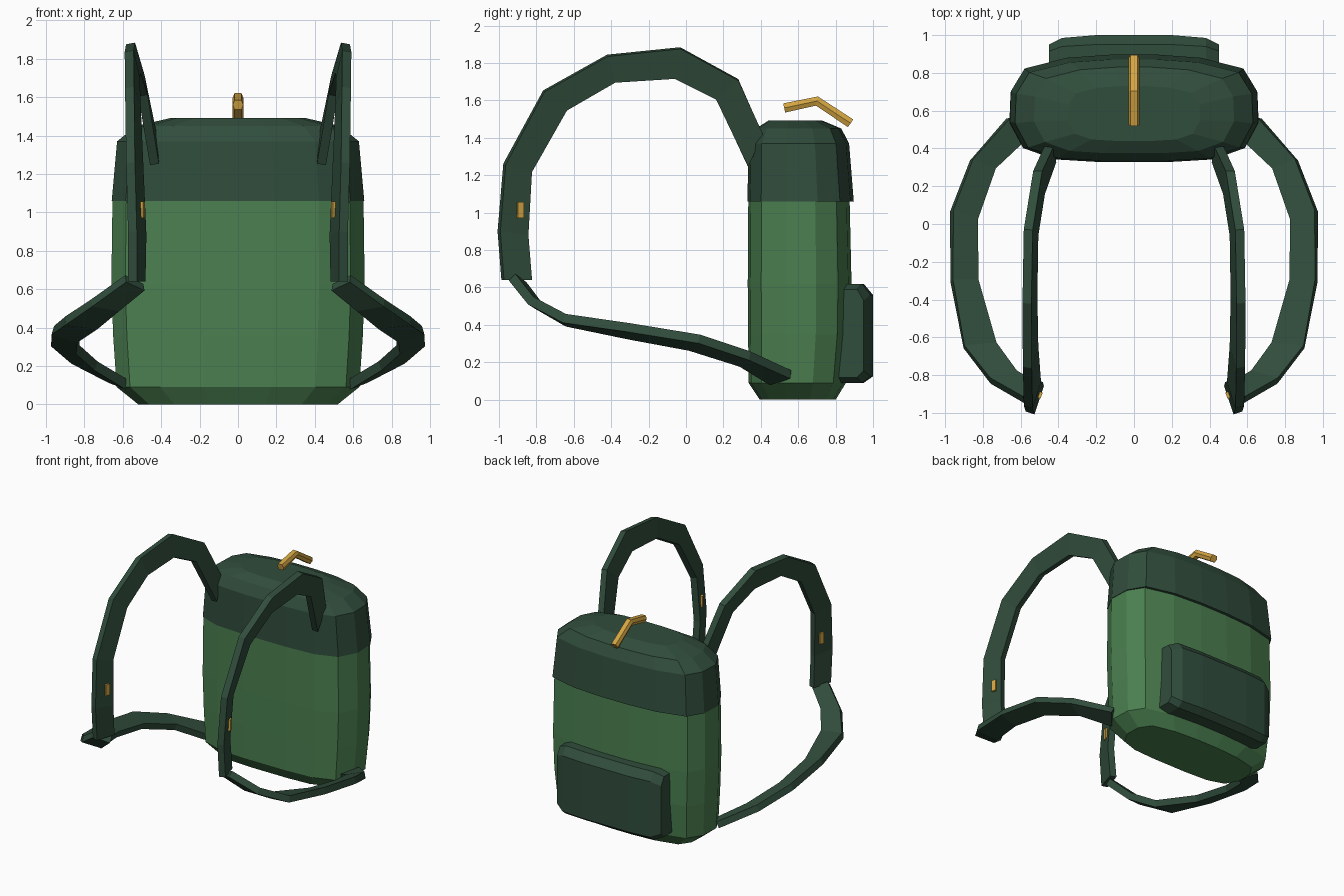
import bpy, bmesh, math
from mathutils import Vector, Matrix

if "Cube" in bpy.data.objects:
    bpy.data.objects.remove(bpy.data.objects["Cube"])


def material(name, rgb):
    m = bpy.data.materials.new(name)
    m.diffuse_color = (*rgb, 1)
    m.use_nodes = True
    m.node_tree.nodes["Principled BSDF"].inputs["Base Color"].default_value = m.diffuse_color
    return m


GREEN = material("leaf green", (0.07, 0.215, 0.08))
DARK = material("dark green", (0.03, 0.074, 0.045))
GOLD = material("brass gold", (0.66, 0.38, 0.055))


def finish(name, bm, mat, mirror=False):
    bmesh.ops.recalc_face_normals(bm, faces=bm.faces[:])
    me = bpy.data.meshes.new(name)
    bm.to_mesh(me)
    bm.free()
    me.materials.append(mat)
    ob = bpy.data.objects.new(name, me)
    bpy.context.collection.objects.link(ob)
    if mirror:
        ob.modifiers.new("Mirror", 'MIRROR').use_mirror_merge = False
    return ob


def loft(name, rings, mat, mirror=False):
    """Skin equal-length closed rings and cap both ends."""
    bm = bmesh.new()
    vs = [[bm.verts.new(p) for p in r] for r in rings]
    n = len(vs[0])
    for a, b in zip(vs, vs[1:]):
        for i in range(n):
            j = (i + 1) % n
            bm.faces.new((a[i], a[j], b[j], b[i]))
    bm.faces.new(vs[0])
    bm.faces.new(vs[-1])
    return finish(name, bm, mat, mirror)


# Rounded bag outline, right half, as fractions of half width and depth
HALF = [(.28, 0), (.64, .025), (.89, .13), (1, .37), (.99, .66),
        (.88, .87), (.54, .97), (.18, 1)]
OUTLINE = HALF + [(-x, y) for x, y in reversed(HALF)]


def bag_ring(z, half_width, front, back):
    return [(x * half_width, front + y * (back - front), z) for x, y in OUTLINE]


# Main bag and its lid
loft("bag_body", [bag_ring(*r) for r in [
    (0, .52, .395, .80), (.09, .632, .335, .855), (.35, .65, .332, .88),
    (.62, .66, .33, .885), (1.06, .654, .333, .875), (1.2, .60, .36, .84)]], GREEN)
loft("lid", [bag_ring(*r) for r in [
    (1.06, .658, .328, .897), (1.37, .63, .335, .872),
    (1.45, .53, .375, .83), (1.492, .35, .44, .73)]], DARK)

# Curved back pocket with chamfered rim, skinned along x
stations = [(.45, .915, .95, .03), (.38, .94, .985, 0), (.2, .95, 1.0, 0)]
stations += [(-x, a, b, c) for x, a, b, c in reversed(stations)]
loft("back_pocket", [[(x, .78, .09 + c), (x, a, .09 + c), (x, b, .125 + c),
                      (x, b, .56 - c), (x, a, .62 - c), (x, .78, .62 - c)]
                     for x, a, b, c in stations], DARK)


def strap(name, outer, inner, thickness):
    """Flat band between an outer and an inner edge, mirrored in x."""
    o, n = [Vector(p) for p in outer], [Vector(p) for p in inner]
    mid = [(a + b) / 2 for a, b in zip(o, n)]
    rings = []
    for i in range(len(o)):
        along = mid[min(i + 1, len(o) - 1)] - mid[max(i - 1, 0)]
        t = along.cross(o[i] - n[i]).normalized() * thickness / 2
        rings.append([o[i] + t, o[i] - t, n[i] - t, n[i] + t])
    loft(name, rings, DARK, True)


# Shoulder straps arching forward from the lid
strap("shoulder_strap",
      [(.45, .41, 1.42), (.51, .28, 1.71), (.56, -.03, 1.88), (.567, -.42, 1.84),
       (.565, -.76, 1.65), (.56, -.97, 1.26), (.55, -1.0, .90), (.55, -.98, .64)],
      [(.435, .33, 1.25), (.495, .16, 1.61), (.53, -.06, 1.72), (.535, -.38, 1.70),
       (.53, -.64, 1.55), (.515, -.83, 1.22), (.50, -.85, .88), (.505, -.83, .64)],
      .048)

# Lower straps bowing out and back to the bag base
strap("lower_strap",
      [(.585, -.93, .655), (.76, -.83, .53), (.90, -.65, .435), (.965, -.30, .385),
       (.965, .07, .325), (.86, .34, .235), (.665, .56, .135)],
      [(.49, -.87, .61), (.62, -.79, .505), (.73, -.635, .415), (.83, -.30, .345),
       (.835, .02, .285), (.74, .29, .20), (.575, .45, .10)],
      .05)

# Small buckles through the shoulder straps
bm = bmesh.new()
bmesh.ops.create_cube(bm, size=1, matrix=Matrix.Translation((.524, -.896, 1.015))
                      @ Matrix.Rotation(math.radians(20), 4, 'Z')
                      @ Matrix.Diagonal((.074, .034, .086, 1)))
finish("strap_buckle", bm, GOLD, True)

# Bent six-sided carry handle above the lid
rings = []
for y, z, tilt in [(.525, 1.56, 12), (.70, 1.597, -12), (.88, 1.478, -35)]:
    s, c = math.sin(math.radians(tilt)), math.cos(math.radians(tilt))
    rings.append([(x, y - s * h, z + c * h) for x, h in
                  [(-.018, .025), (.018, .025), (.028, 0),
                   (.018, -.025), (-.018, -.025), (-.028, 0)]])
loft("carry_handle", rings, GOLD)
